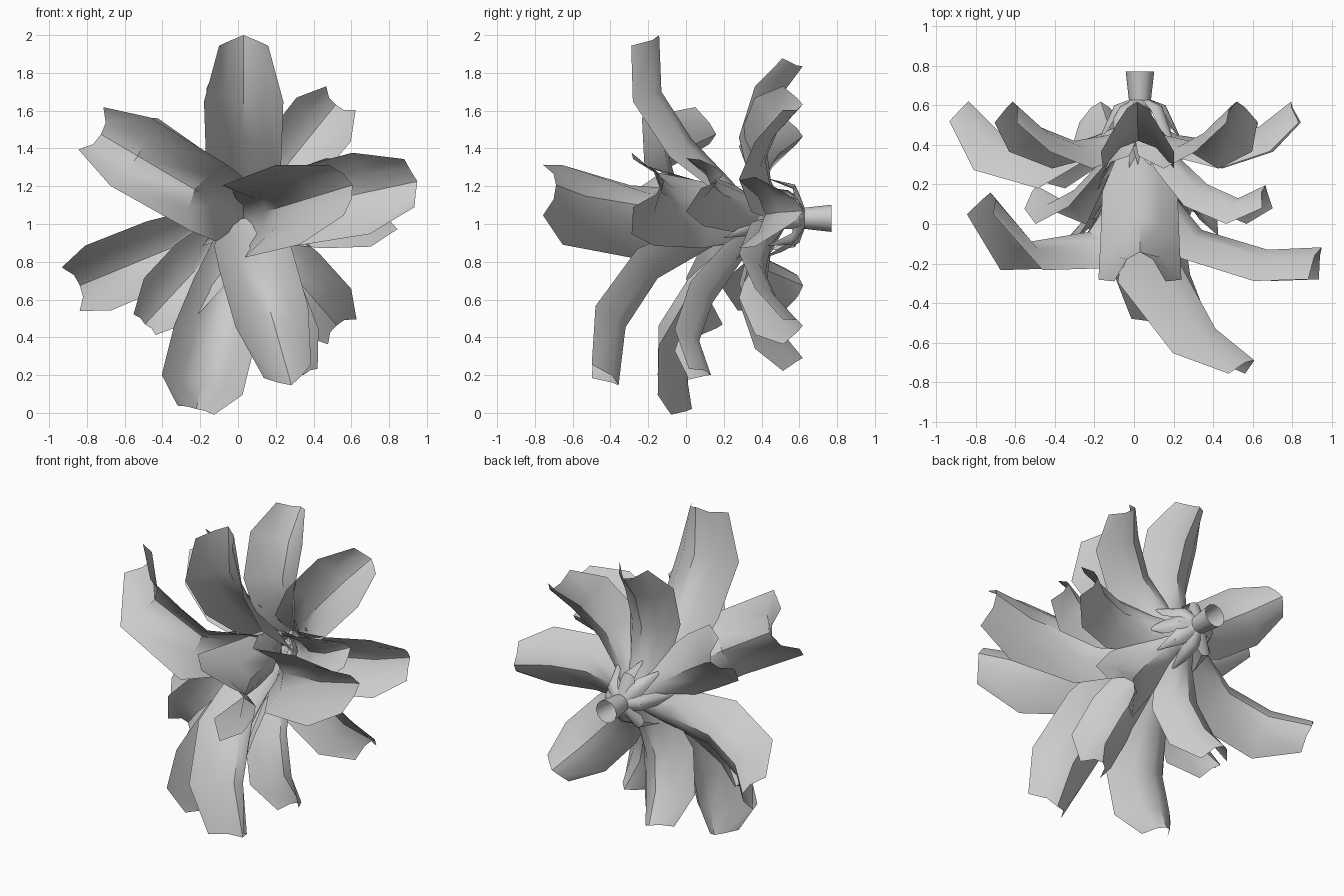
import bpy, math, random
from mathutils import Vector

if "Cube" in bpy.data.objects:
    bpy.data.objects.remove(bpy.data.objects["Cube"])

random.seed(4)
CX, CZ = 0.03, 1.03          # flower axis, running along y
COLS = (-1, -0.5, 0, 0.5, 1)


def make(name, verts, faces):
    me = bpy.data.meshes.new(name)
    me.from_pydata(verts, [], faces)
    me.update()
    ob = bpy.data.objects.new(name, me)
    bpy.context.collection.objects.link(ob)
    bpy.context.view_layer.objects.active = ob
    ob.select_set(True)
    bpy.ops.object.shade_smooth_by_angle(angle=math.radians(40))
    ob.select_set(False)
    return ob


def petal(name, angle, profile, tip=0.04):
    """Cupped ribbon; profile rows are (radius, y, half width, cup depth)."""
    a = math.radians(angle)
    out = Vector((math.cos(a), 0, math.sin(a)))
    side = Vector((-math.sin(a), 0, math.cos(a)))
    verts, faces, n = [], [], len(profile)
    for i, (r, y, w, cup) in enumerate(profile):
        p, q = profile[max(i - 1, 0)], profile[min(i + 1, n - 1)]
        t = Vector((q[0] - p[0], q[1] - p[1])).normalized()
        for s in COLS:
            rr = r + t.y * cup * s * s
            yy = y - t.x * cup * s * s
            if i == n - 1:                       # rounded tip
                rr += t.x * tip * (1 - abs(s))
                yy += t.y * tip * (1 - abs(s))
            v = out * rr + side * (w * s)
            verts.append((CX + v.x, yy, CZ + v.z))
    k = len(COLS)
    for i in range(n - 1):
        for j in range(k - 1):
            b = i * k + j
            faces.append((b, b + 1, b + k + 1, b + k))
    return make(name, verts, faces)


# Large front petals, each with its own bend
petal("front_petal_top", 90, [(.0, .40, .10, .02), (.2, .24, .19, .1), (.42, .03, .20, .15),
                              (.67, -.13, .21, .16), (.92, -.14, .13, .15)], .05)
petal("front_petal_upper_left", 149.5, [(.0, .40, .10, .02), (.15, .15, .18, .1), (.30, -.04, .20, .2),
                                        (.65, -.09, .21, .15), (.85, .13, .13, .12)])
petal("front_petal_right", 12, [(.0, .40, .10, .02), (.17, .15, .18, .1), (.32, -.03, .20, .16),
                                (.66, -.13, .22, .16), (.89, -.12, .13, .16)], .05)
petal("front_petal_bottom", 256, [(.0, .40, .09, .02), (.2, .3, .13, .08), (.45, .13, .18, .14),
                                  (.68, .01, .22, .16), (.90, .01, .22, .16), (1.03, .03, .10, .11)], .01)
petal("front_petal_lower_right", -74, [(.0, .38, .10, .02), (.18, .1, .19, .1), (.33, -.15, .20, .15),
                                       (.60, -.32, .20, .17), (.86, -.35, .13, .15)], .06)
petal("front_petal_forward", 17, [(.0, .40, .12, .02), (.12, .1, .16, .14), (.2, -.18, .2, .28),
                                  (.40, -.53, .22, .2), (.58, -.67, .14, .11)], .03)

# Smaller middle petals: (name, angle, length, half width, forward shift)
for name, ang, length, w, dy in (("lower_left", 227, .75, .17, 0), ("right", 20, .66, .15, 0),
                                 ("lower_right", -69, .87, .16, -.06)):
    petal("middle_petal_" + name, ang,
          [(.03, .46, .06, .03), (.25 * length + .03, .35 + dy, .13, .1), (.55 * length, .2 + dy, w, .13),
           (.8 * length, .13 + dy, w, .13), (length - .02, .18 + dy, .08, .11)])

# Ring of seven back petals, tips curling backwards: (angle, length)
for i, (ang, length) in enumerate(((3, .77), (51, .78), (91, .81), (146, .78),
                                   (202.3, .95), (255, .77), (-49, .755))):
    f = length / .82
    big = .05 if f > 1.1 else 0
    petal("back_petal_%d" % (i + 1), ang,
          [(.04, .53, .07, .03), (.2 * f, .45, .14, .11), (.42 * f, .42 - big, .18, .14 + big),
           (.64 * f, .49 - big, .185, .14 + big), (.79 * f, .60, .10 + big / 2, .11)], .03)

# Ragged sepals round the stem and thin shards between the petal bases
for i in range(8):
    petal("sepal_%d" % (i + 1), i * 45 + random.uniform(-9, 9),
          [(.05, .63, .035, .01), (.13, .60, .05, .03), (.18, random.uniform(.48, .6), .04, .02),
           (.21, random.uniform(.4, .46), .005, .0)])
for i in range(7):
    petal("shard_%d" % (i + 1), 180 + i * 30 + random.uniform(-10, 10),
          [(.03, .5, .03, .01), (.13, .38, .05, .03), (random.uniform(.18, .3), random.uniform(.18, .3), .008, 0)])

# Hollow stem stub, slightly flared
N = 12
rings = ((.05, .58), (.055, .62), (.072, .77))
sv = [(CX + r * math.cos(math.tau * j / N), y, CZ + r * math.sin(math.tau * j / N))
      for r, y in rings for j in range(N)]
sf = [(i * N + j, i * N + (j + 1) % N, (i + 1) * N + (j + 1) % N, (i + 1) * N + j)
      for i in range(2) for j in range(N)]
make("stem", sv, sf)
